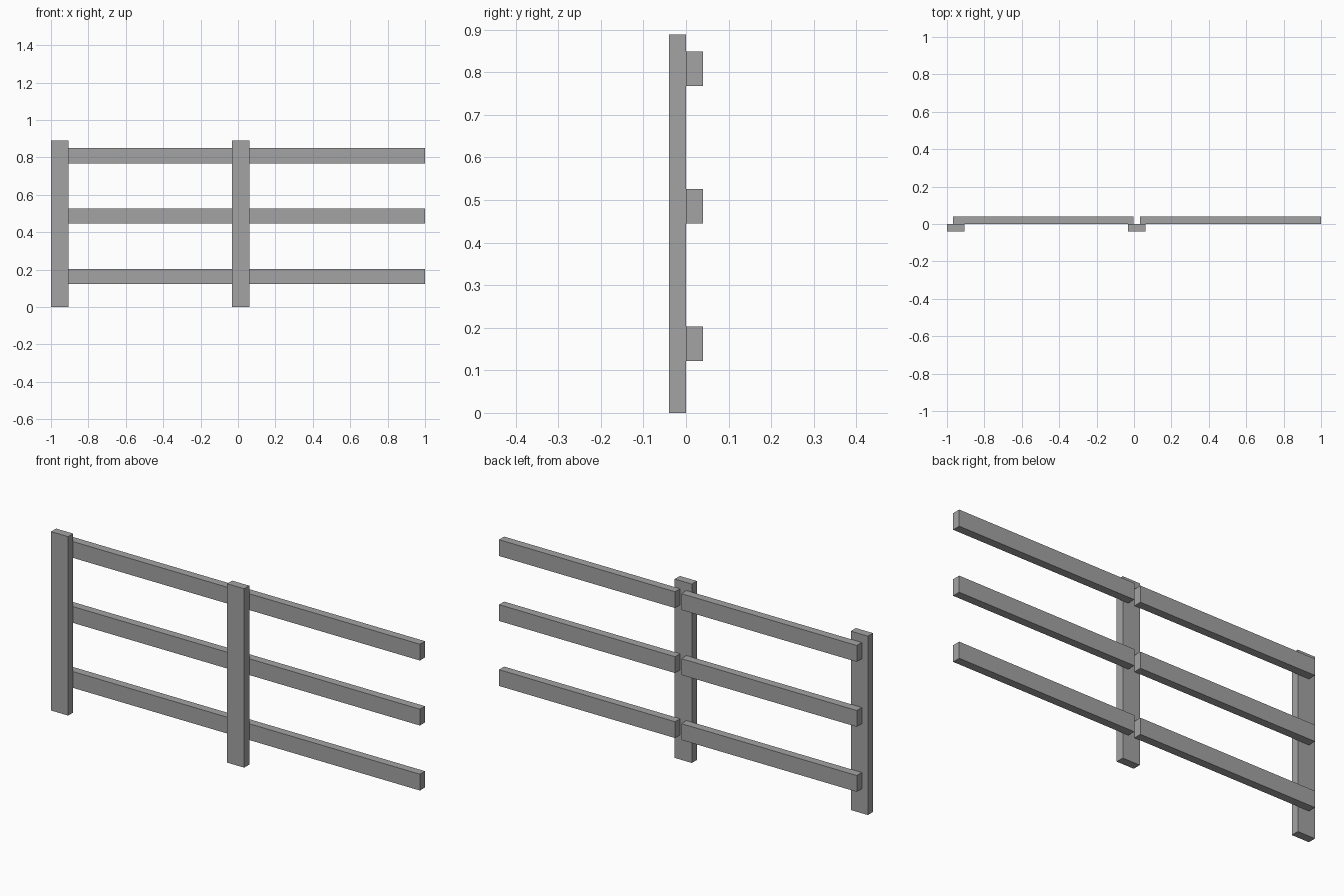
import bpy

default = bpy.data.objects.get("Cube")
if default:
    bpy.data.objects.remove(default, do_unlink=True)

# Single flat grey for all the timber
grey = bpy.data.materials.new("plain_grey")
grey.use_nodes = True
colour = (0.37, 0.37, 0.37, 1.0)
grey.diffuse_color = colour
grey.node_tree.nodes["Principled BSDF"].inputs["Base Color"].default_value = colour


def beam(name, low, high):
    """Add a box spanning two opposite corners."""
    centre = [(a + b) / 2 for a, b in zip(low, high)]
    bpy.ops.mesh.primitive_cube_add(size=1, location=centre)
    obj = bpy.context.object
    obj.name = name
    obj.scale = [b - a for a, b in zip(low, high)]
    bpy.ops.object.transform_apply(location=False, rotation=False, scale=True)
    obj.data.materials.append(grey)
    return obj


DEPTH = 0.04
POST_WIDTH, POST_HEIGHT = 0.094, 0.889
RAIL_HEIGHT = 0.081

# Upright posts in front of the rails
for side, x in (("right", -1.0), ("middle", -0.032)):
    beam(f"{side}_post", (x, -DEPTH, 0), (x + POST_WIDTH, 0, POST_HEIGHT))

# Two bays of three rails, with a small gap behind the middle post
for side, x0, x1 in (("right", -0.967, -0.002), ("left", 0.032, 1.0)):
    for level, z in (("lower", 0.122), ("middle", 0.445), ("upper", 0.768)):
        beam(f"{side}_{level}_rail", (x0, 0, z), (x1, DEPTH, z + RAIL_HEIGHT))
